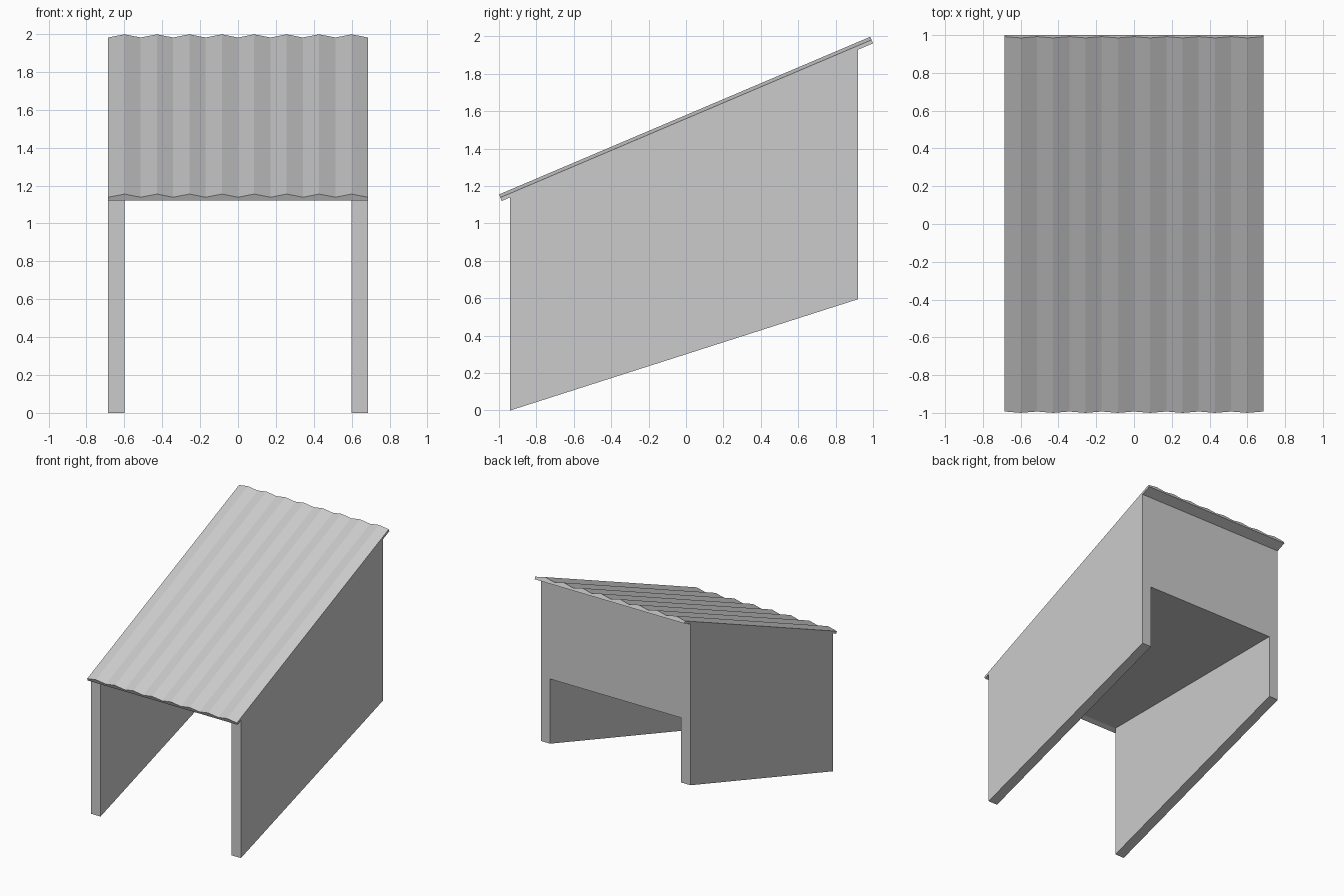
import bpy
import bmesh
from mathutils import Vector

if "Cube" in bpy.data.objects:
    bpy.data.objects.remove(bpy.data.objects["Cube"])


def loft(name, front, back):
    """Closed solid between two matching outlines."""
    bm = bmesh.new()
    a = [bm.verts.new(p) for p in front]
    b = [bm.verts.new(p) for p in back]
    n = len(a)
    bm.faces.new(a)
    bm.faces.new(b[::-1])
    for i in range(n):
        j = (i + 1) % n
        bm.faces.new((a[i], b[i], b[j], a[j]))
    bmesh.ops.recalc_face_normals(bm, faces=bm.faces)
    mesh = bpy.data.meshes.new(name)
    bm.to_mesh(mesh)
    bm.free()
    obj = bpy.data.objects.new(name, mesh)
    bpy.context.collection.objects.link(obj)
    return obj


HALF = 0.685                             # half width
INNER = 0.60                             # half width of the opening
LOW = Vector((0, -0.985, 1.12))          # roof underside, front edge
HIGH = Vector((0, 1.0, 1.963))           # roof underside, back edge
slope = (HIGH - LOW).normalized()
normal = Vector((0, -slope.z, slope.y))


def roof_z(y):
    return LOW.z + (y - LOW.y) * slope.z / slope.y


# Body: two side walls joined by a flat-bottomed wedge under the roof
def body_outline(y, foot, ceiling=1.13):
    right = [(INNER, ceiling), (INNER, foot), (HALF, foot), (HALF, roof_z(y))]
    left = [(-x, z) for x, z in reversed(right)]
    return [(x, y, z) for x, z in right + left]


loft("shelter_body", body_outline(-0.94, 0.0), body_outline(0.92, 0.595))


# Roof: corrugated sheet with eight ridges and a flat underside
def roof_outline(edge, ridges=8):
    pts = [edge + Vector((HALF, 0, 0)), edge + Vector((-HALF, 0, 0))]
    for i in range(2 * ridges + 1):
        x = -HALF + i * HALF / ridges
        pts.append(edge + Vector((x, 0, 0)) + normal * (0.038 if i % 2 else 0.02))
    return pts


loft("corrugated_roof", roof_outline(LOW), roof_outline(HIGH))
